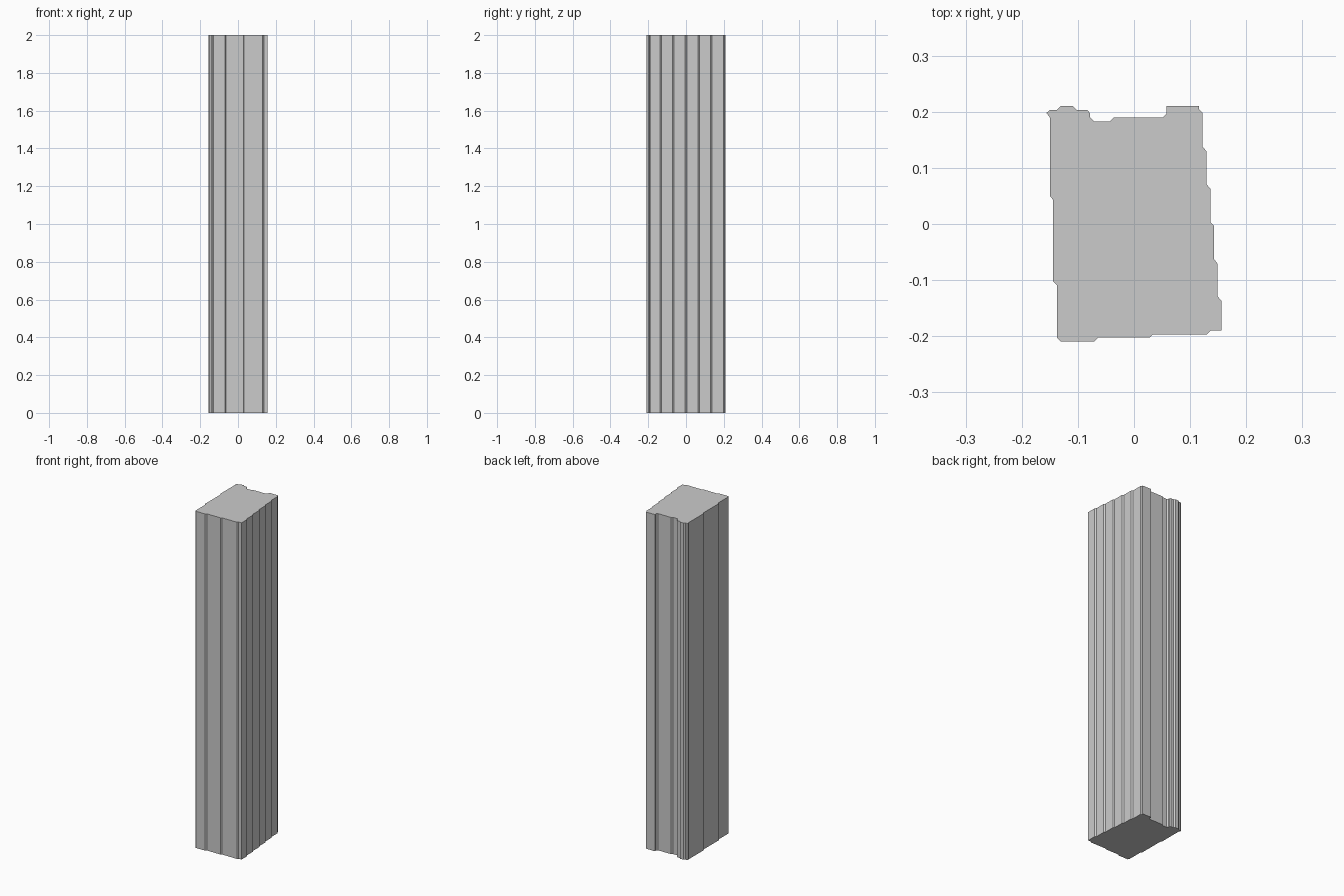
import bpy, bmesh

if "Cube" in bpy.data.objects:
    bpy.data.objects.remove(bpy.data.objects["Cube"])

HEIGHT = 2.0

# Back edge of the cross-section, left to right, with its raised corners and recess
outline = [(-.150, .190), (-.156, .198), (-.150, .203), (-.138, .203), (-.131, .210),
           (-.109, .210), (-.102, .203), (-.083, .203), (-.078, .197), (-.078, .190),
           (-.071, .183), (-.043, .183), (-.036, .190), (.051, .190), (.058, .197),
           (.058, .210), (.116, .210), (.116, .204), (.122, .198)]

# Right edge: shallow chamfered steps leaning outward towards the front
step_x = [.122, .129, .136, .143, .149, .156]
step_y = [.138, .071, .004, -.063, -.129]
for i, y in enumerate(step_y):
    outline += [(step_x[i], y), (step_x[i + 1], y - .008)]

# Front edge, right to left
outline += [(.156, -.190), (.137, -.190), (.130, -.197), (.033, -.197), (.028, -.202),
            (-.063, -.202), (-.070, -.209), (-.131, -.209)]

# Left edge, front to back
outline += [(-.137, -.203), (-.137, -.109), (-.144, -.102), (-.144, .043), (-.150, .050)]

# Extrude the cross-section into the post
bm = bmesh.new()
base = bm.faces.new([bm.verts.new((x, y, 0)) for x, y in outline])
top = bmesh.ops.extrude_face_region(bm, geom=[base], use_keep_orig=True)["geom"]
bmesh.ops.translate(bm, vec=(0, 0, HEIGHT),
                    verts=[g for g in top if isinstance(g, bmesh.types.BMVert)])
bmesh.ops.recalc_face_normals(bm, faces=bm.faces)
mesh = bpy.data.meshes.new("post")
bm.to_mesh(mesh)
bm.free()
post = bpy.data.objects.new("post", mesh)
bpy.context.collection.objects.link(post)
